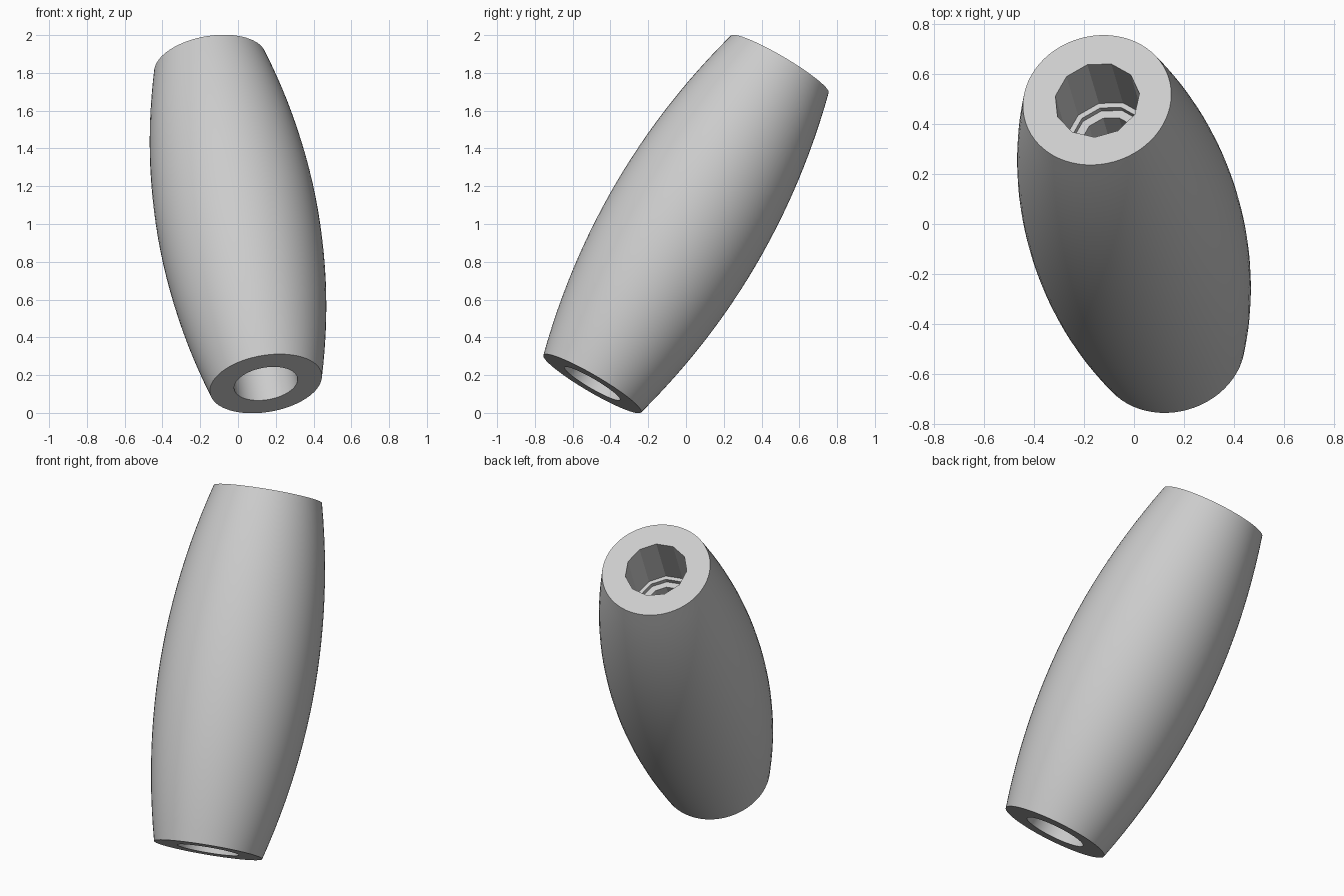
import bpy, bmesh, math
from mathutils import Vector, Matrix

cube = bpy.data.objects.get("Cube")
if cube:
    bpy.data.objects.remove(cube)

SIDES = 11               # flats of the faceted bore
SEG = SIDES * 6          # segments around the body
HALF = 0.991             # half length along the axis
PHASE = math.radians(5)

grey = bpy.data.materials.new("light grey")
grey.use_nodes = True
colour = (0.6, 0.6, 0.6, 1)
grey.diffuse_color = colour
grey.node_tree.nodes["Principled BSDF"].inputs["Base Color"].default_value = colour


def ring(bm, radius, z, faceted):
    """One loop of vertices, either round or on a regular polygon."""
    verts = []
    step = math.tau / SIDES
    for i in range(SEG):
        a = math.tau * i / SEG
        r = radius
        if faceted:
            r *= math.cos(step / 2) / math.cos(a % step - step / 2)
        verts.append(bm.verts.new((r * math.cos(a + PHASE), r * math.sin(a + PHASE), z)))
    return verts


# Bulging outer wall, from the bottom rim to the top rim
STEPS = 24
profile = []
for i in range(STEPS + 1):
    t = 2 * i / STEPS - 1
    profile.append((0.43 - 0.13 * t * t, HALF * t, False))

# Faceted, stepped bore down from the top, then the round bore at the bottom
profile += [
    (0.172, HALF, True), (0.172, HALF - 0.31, True),
    (0.15, HALF - 0.31, True), (0.15, HALF - 0.335, True),
    (0.115, HALF - 0.335, True), (0.115, -HALF + 0.31, True),
    (0.17, -HALF + 0.31, False), (0.17, -HALF, False),
]

bm = bmesh.new()
rings = [ring(bm, *p) for p in profile]
for lower, upper in zip(rings, rings[1:] + rings[:1]):
    for i in range(SEG):
        j = (i + 1) % SEG
        bm.faces.new((lower[i], lower[j], upper[j], upper[i]))
bmesh.ops.recalc_face_normals(bm, faces=bm.faces)

# Lean the body back and to one side
axis = Vector((-0.149, 0.5005, 0.853)).normalized()
side = (Vector((1, 0, 0)) - axis * axis.x).normalized()
up = axis.cross(side)
tilt = Matrix((side, up, axis)).transposed().to_4x4()
bm.transform(Matrix.Translation((0, 0, 1)) @ tilt)

mesh = bpy.data.meshes.new("barrel_sleeve")
bm.to_mesh(mesh)
bm.free()
mesh.materials.append(grey)
sleeve = bpy.data.objects.new("barrel_sleeve", mesh)
bpy.context.collection.objects.link(sleeve)
bpy.context.view_layer.objects.active = sleeve
sleeve.select_set(True)
bpy.ops.object.shade_smooth_by_angle(angle=math.radians(30))
